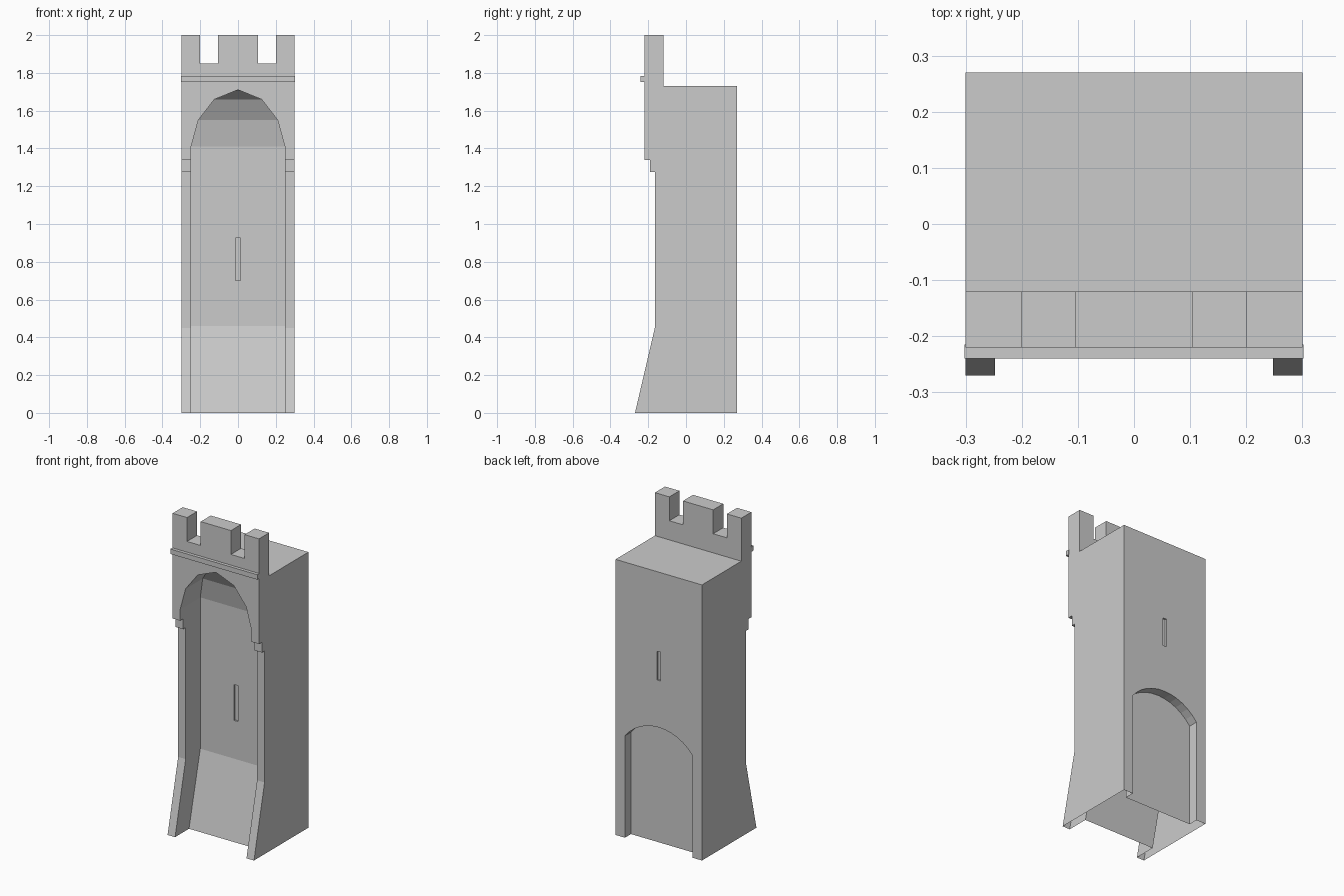
import bpy, bmesh, math

if "Cube" in bpy.data.objects:
    bpy.data.objects.remove(bpy.data.objects["Cube"])


def make_loft(name, sections):
    """Solid skinned through a list of equal-length closed sections."""
    bm = bmesh.new()
    rings = [[bm.verts.new(p) for p in s] for s in sections]
    n = len(rings[0])
    for a, b in zip(rings, rings[1:]):
        for i in range(n):
            j = (i + 1) % n
            bm.faces.new((a[i], a[j], b[j], b[i]))
    bm.faces.new(rings[0])
    bm.faces.new(rings[-1])
    bmesh.ops.recalc_face_normals(bm, faces=bm.faces)
    mesh = bpy.data.meshes.new(name)
    bm.to_mesh(mesh)
    bm.free()
    obj = bpy.data.objects.new(name, mesh)
    bpy.context.collection.objects.link(obj)
    return obj


def make_box(name, x0, x1, y0, y1, z0, z1):
    return make_loft(name, [[(x0, y0, z), (x1, y0, z), (x1, y1, z), (x0, y1, z)]
                            for z in (z0, z1)])


def cut(target, cutter):
    cutter.hide_render = True
    mod = target.modifiers.new("cut", 'BOOLEAN')
    mod.operation = 'DIFFERENCE'
    mod.solver = 'EXACT'
    mod.object = cutter
    bpy.context.view_layer.objects.active = target
    bpy.ops.object.modifier_apply(modifier=mod.name)
    bpy.data.objects.remove(cutter)


# Tower body: side profile with battered foot, stepped corbels and parapet
profile = [(-.27, 0), (-.165, .45), (-.165, 1.275), (-.19, 1.275), (-.19, 1.34),
           (-.22, 1.34), (-.22, 2), (-.12, 2), (-.12, 1.73), (.27, 1.73), (.27, 0)]
tower = make_loft("tower_wall", [[(x, y, z) for y, z in profile] for x in (-.3, .3)])

# Front niche: rows of (height, half width, back depth), closing in a pointed arch
rows = [(-.1, .248, -.156), (.46, .248, -.02), (1.41, .248, -.02), (1.55, .21, -.05),
        (1.66, .125, -.11), (1.71, .001, -.2)]
cut(tower, make_loft("niche_cutter", [[(-w, -.5, z), (w, -.5, z), (w, d, z), (-w, d, z)]
                                      for z, w, d in rows]))

# Gaps between the battlements
for s in (-1, 1):
    cut(tower, make_box("gap_cutter", s * .1525 - .0475, s * .1525 + .0475, -.4, 0, 1.85, 2.2))

# Rear doorway with a segmental arch
half, spring, rise, steps = .235, .64, .115, 12
radius = (half ** 2 + rise ** 2) / (2 * rise)
sweep = math.asin(half / radius)
door = [(-half, -.1), (half, -.1)]
for i in range(steps + 1):
    a = sweep * (1 - 2 * i / steps)
    door.append((radius * math.sin(a), spring + rise - radius * (1 - math.cos(a))))
cut(tower, make_loft("door_cutter", [[(x, y, z) for x, z in door] for y in (.21, .4)]))

# Arrow slits in the niche and on the rear
cut(tower, make_box("front_slit_cutter", -.0125, .0125, -.1, -.01, .70, .925))
cut(tower, make_box("rear_slit_cutter", -.0125, .0125, .26, .35, 1.05, 1.23))

# The underside is open
bm = bmesh.new()
bm.from_mesh(tower.data)
under = [f for f in bm.faces if all(v.co.z < .001 for v in f.verts)]
bmesh.ops.delete(bm, geom=under, context='FACES')
bm.to_mesh(tower.data)
bm.free()

# String course below the battlements
make_box("string_course", -.302, .302, -.24, -.215, 1.752, 1.783)
